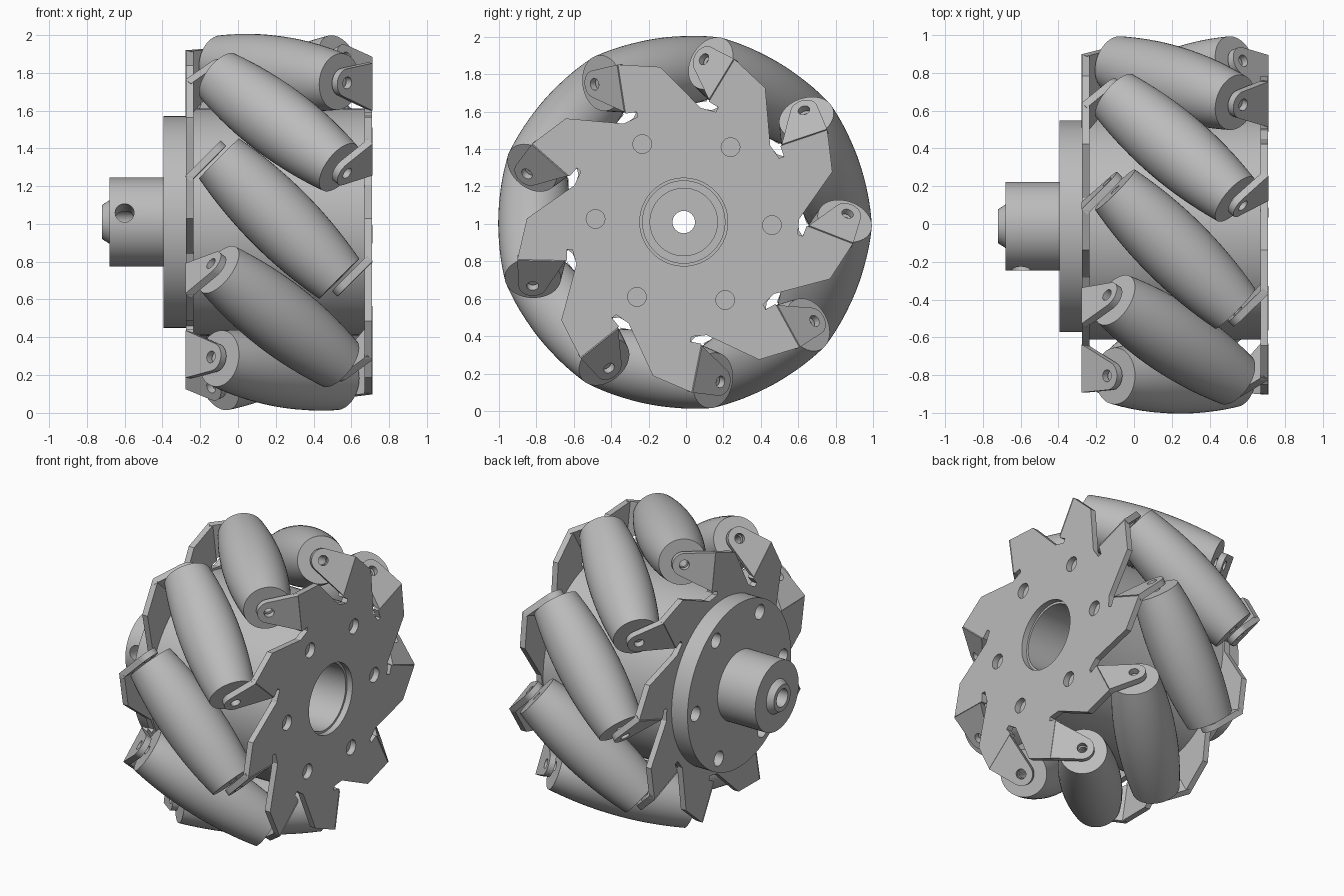
import bpy, bmesh
from math import sin, cos, pi, radians, sqrt
from mathutils import Matrix, Vector

if "Cube" in bpy.data.objects:
    bpy.data.objects.remove(bpy.data.objects["Cube"])

CENTRE = Vector((0.2175, -0.012, 1.01))   # middle of the wheel, axle along x
COUNT = 9
STEP = 2 * pi / COUNT
FIRST = radians(18.7)                      # angle of the first roller
PLATE_X, PLATE_HALF = 0.4725, 0.02
ROLLER_R = 0.8                             # distance from axle to roller axis

grey = bpy.data.materials.new("satin grey")
grey.use_nodes = True
grey.diffuse_color = (0.5, 0.5, 0.5, 1)
grey.node_tree.nodes["Principled BSDF"].inputs["Base Color"].default_value = (0.5, 0.5, 0.5, 1)


def axes(x, y, z, origin):
    m = Matrix((x, y, z)).transposed().to_4x4()
    m.translation = origin
    return m


def place(name, mesh, matrix):
    ob = bpy.data.objects.new(name, mesh)
    bpy.context.collection.objects.link(ob)
    ob.matrix_world = matrix
    return ob


def finish(mesh):
    bm = bmesh.new()
    bm.from_mesh(mesh)
    bmesh.ops.remove_doubles(bm, verts=bm.verts, dist=0.0002)
    bmesh.ops.recalc_face_normals(bm, faces=bm.faces)
    bm.to_mesh(mesh)
    bm.free()
    mesh.shade_smooth()
    mesh.set_sharp_from_angle(angle=radians(30))
    mesh.materials.clear()
    mesh.materials.append(grey)
    return mesh


def bake(ob):
    dg = bpy.context.evaluated_depsgraph_get()
    return bpy.data.meshes.new_from_object(ob.evaluated_get(dg))


def circle(radius, n=64, at=(0, 0)):
    return [(at[0] + radius * cos(2 * pi * i / n), at[1] + radius * sin(2 * pi * i / n))
            for i in range(n)]


def sheet(loops, half):
    """Flat sheet from an outline followed by its holes."""
    cu = bpy.data.curves.new("outline", "CURVE")
    cu.dimensions, cu.fill_mode, cu.extrude = "2D", "BOTH", half
    for loop in loops:
        sp = cu.splines.new("POLY")
        sp.points.add(len(loop) - 1)
        for p, (a, b) in zip(sp.points, loop):
            p.co = (a, b, 0, 1)
        sp.use_cyclic_u = True
    ob = place("outline", cu, Matrix())
    mesh = bake(ob)
    bpy.data.objects.remove(ob)
    bpy.data.curves.remove(cu)
    return finish(mesh)


def lathe(name, profile, n=64):
    """Closed (axis, radius) profile turned about local z."""
    bm = bmesh.new()
    rings = [[bm.verts.new((r * cos(2 * pi * i / n), r * sin(2 * pi * i / n), h))
              for i in range(n)] for h, r in profile]
    for k, ring in enumerate(rings):
        nxt = rings[(k + 1) % len(rings)]
        for i in range(n):
            j = (i + 1) % n
            bm.faces.new((ring[i], ring[j], nxt[j], nxt[i]))
    mesh = bpy.data.meshes.new(name)
    bm.to_mesh(mesh)
    bm.free()
    return finish(mesh)


def on_axle(x):
    """Frame whose local xy is the wheel plane and z is the axle."""
    return axes((0, 1, 0), (0, 0, 1), (1, 0, 0), (x, CENTRE.y, CENTRE.z))


# Side plates: nine notched teeth, bolt holes and a bore
TOOTH = [(-0.183, 0.589), (0, 0.839), (0.22, 0.885), (0.22, 0.62), (0.16, 0.62), (0.16, 0.592)]
bolts = [circle(0.05, 24, (0.472 * cos(a), 0.472 * sin(a)))
         for a in (radians(-2) + k * pi / 3 for k in range(6))]
for name, side, bore in (("right_plate", 1, 0.235), ("left_plate", -1, 0.18)):
    outline = []
    for k in range(COUNT):
        a = side * FIRST + k * STEP
        outline += [(r * cos(a) - t * sin(a), side * (r * sin(a) + t * cos(a))) for t, r in TOOTH]
    place(name, sheet([outline, circle(bore)] + bolts, PLATE_HALF),
          on_axle(CENTRE.x + side * PLATE_X))

# Drum between the plates, and the mounting flange
place("drum", sheet([circle(0.6, 96), circle(0.22)], PLATE_X - PLATE_HALF), on_axle(CENTRE.x))
place("flange", sheet([circle(0.56, 96), circle(0.06, 32)] + bolts, 0.06), on_axle(-0.335))

# Hub with a chamfered tip and a set screw hole
hub_profile = [(-0.39, 0.06), (-0.39, 0.235), (-0.68, 0.235), (-0.68, 0.115),
               (-0.72, 0.09), (-0.72, 0.06)]
hub = place("hub", lathe("hub", hub_profile), on_axle(0))
a = radians(168)
out = Vector((0, cos(a), sin(a)))
side_dir = Vector((1, 0, 0))
cutter = place("screw_hole_cutter", sheet([circle(0.05, 32)], 0.15),
               axes(side_dir, out.cross(side_dir), out, Vector((-0.6, CENTRE.y, CENTRE.z)) + out * 0.17))
cutter.hide_render = True
cut = hub.modifiers.new("screw hole", "BOOLEAN")
cut.operation, cut.object, cut.solver = "DIFFERENCE", cutter, "EXACT"
bpy.context.view_layer.update()
cut_mesh = bake(hub)
hub.modifiers.clear()
hub.data = finish(cut_mesh)
bpy.data.objects.remove(cutter)

# Barrel rollers and the bent lugs that hold their ends
HALF = 0.45
barrel = [(HALF * i / 8, 0.15 + 0.042 * (1 - (i / 8) ** 2)) for i in range(-8, 9)]
roller_mesh = lathe("roller", [(-HALF, 0.03)] + barrel + [(HALF, 0.03)], 48)
reach = 0.178
tip = [(reach + 0.075 * cos(radians(d)), ROLLER_R + 0.075 * sin(radians(d)))
       for d in range(-65, 86, 10)]
lug_mesh = sheet([[(-0.012, 0.63)] + tip + [(-0.012, 0.885)], circle(0.032, 20, (reach, ROLLER_R))],
                 PLATE_HALF)
lug_mesh.name = "lug"
X = Vector((1, 0, 0))
for k in range(COUNT):
    a = FIRST + k * STEP
    E = Vector((0, cos(a), sin(a)))
    T = Vector((0, -sin(a), cos(a)))
    axis = (X + T) / sqrt(2)
    place(f"roller_{k + 1}", roller_mesh, axes(E, axis.cross(E), axis, CENTRE + E * ROLLER_R))
    for name, s in (("right", 1), ("left", -1)):
        along = s * (T - X) / sqrt(2)
        bend = CENTRE + s * (T * 0.22 + X * PLATE_X)
        place(f"{name}_lug_{k + 1}", lug_mesh, axes(along, E, along.cross(E), bend))
